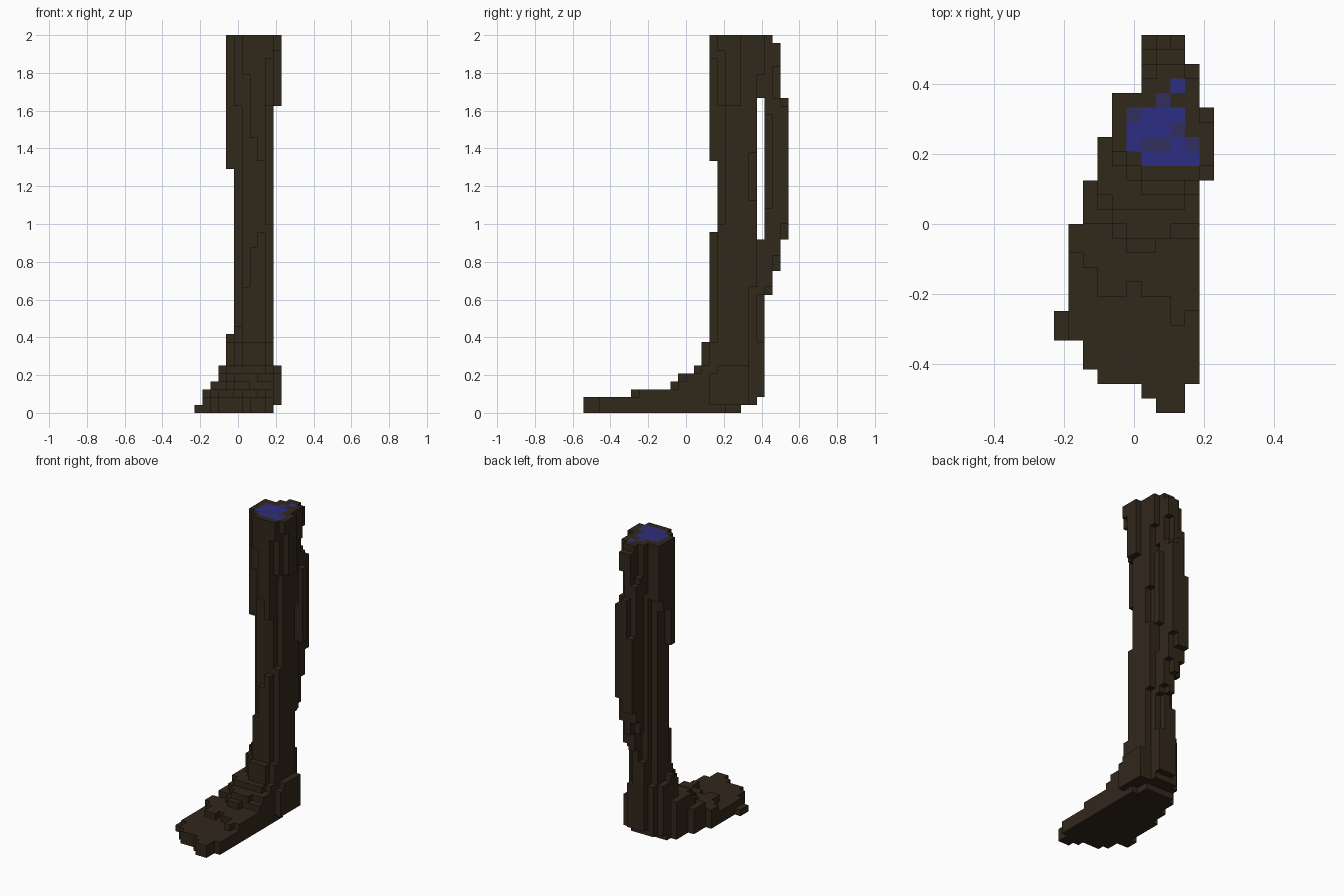
import bpy
import bmesh
from mathutils import Vector

cube = bpy.data.objects.get("Cube")
if cube:
    bpy.data.objects.remove(cube, do_unlink=True)

V = 1 / 24                                  # edge of one block
ORIGIN = Vector((-5.5 * V, -13 * V, 0))     # corner of block (0, 0, 0)
TOP = 48                                    # height in blocks
RIM = 39                                    # where the upper rim begins


def material(name, rgb):
    m = bpy.data.materials.new(name)
    m.use_nodes = True
    m.diffuse_color = (*rgb, 1)
    bsdf = m.node_tree.nodes["Principled BSDF"]
    bsdf.inputs["Base Color"].default_value = (*rgb, 1)
    bsdf.inputs["Roughness"].default_value = 0.9
    return m


MATERIALS = [material("dark brown", (0.031, 0.021, 0.011)),
             material("blue", (0.027, 0.027, 0.235)),
             material("dull blue", (0.032, 0.028, 0.114))]


def box(x, y, z):
    """Blocks filling three half-open ranges."""
    return {(i, j, k) for i in range(*x) for j in range(*y) for k in range(*z)}


def column(x, y, z0, z1):
    """Upright strip one block thick."""
    return box((x, x + 1), (y, y + 1), (z0, z1))


def foot_left(y):
    """Left edge of the foot outline, from toe to heel."""
    if y < 4:
        return (7, 6, 3, 2)[y]
    for limit, x in ((5, 2), (7, 0), (13, 1), (16, 2), (19, 3), (21, 4), (22, 5)):
        if y < limit:
            return x
    return 6


# Ragged front edge of the three lowest instep steps, by x
STEPS = {2: (11, 11, 10, 8, 8, 9, 8, 8, 6, 7),
         3: (13, 13, 13, 13, 12, 11, 11, 12, 12, 12),
         4: (14, 14, 14, 14, 13, 12, 12, 12, 13, 13)}


def foot_layers(z_range):
    """Foot outline, cut further back and further in on each higher layer."""
    front = (0, 0, 6, 11, 12, 14, 15, 15, 15)
    side = (0, 1, 1, 2, 3, 3, 4, 4, 4)
    cells = set()
    for z in z_range:
        back = (20, 22)[z] if z < 2 else 23
        for y in range(front[z], back):
            right = 9 if y < 2 or y > 20 else 10
            left = max(foot_left(y), side[z])
            # the ankle is rounded in front; the heel is narrower underneath
            if z > 5 and y < 17:
                left, right = (6, 9) if y == 15 else (5, 10)
            elif z == 5 and y == 14:
                left, right = left + 1, right - 1
            if z == 0 and y > 17:
                right -= 1
            cells |= {(x, y, z) for x in range(left, right)
                      if z not in STEPS or y >= STEPS[z][x]}
    return cells


parts = {}
parts["sole"] = foot_layers(range(2))
parts["instep_and_heel"] = (foot_layers(range(2, 9)) | column(4, 18, 9, 10)
                            | box((10, 11), (16, 21), (1, 5)) | box((10, 11), (17, 21), (5, 6)))

# Main column: a cross-shaped section, thicker at its corners lower down
parts["shaft"] = (box((6, 9), (17, 22), (9, TOP)) | box((5, 10), (18, 21), (9, TOP))
                  | column(5, 17, 9, 11) | column(9, 17, 9, 24) | column(9, 21, 16, 27))

# Raised strips on the front, one block wide, broken in the middle
parts["front_strips"] = set()
for x, low_end, high_start in ((6, 16, 43), (7, 21, 35), (8, 23, 32)):
    parts["front_strips"] |= column(x, 16, 9, low_end) | column(x, 16, high_start, TOP)

# Rim that thickens the column near the top, with a strip on each side
parts["rim"] = (column(5, 17, RIM, TOP) | column(9, 17, RIM, TOP) | column(9, 16, 45, TOP)
                | box((4, 6), (21, 22), (RIM, TOP)) | column(9, 21, 33, TOP))
parts["left_strip"] = column(4, 18, 31, TOP) | box((4, 5), (19, 21), (37, TOP))
parts["right_strip"] = box((10, 11), (18, 20), (RIM, TOP)) | column(10, 17, 46, TOP)

# Bulges at the back, stepping out to carry the strap
parts["lower_mount"] = (column(6, 22, 9, 13) | column(7, 22, 9, 22) | column(8, 22, 15, 22)
                        | column(7, 23, 15, 18) | column(8, 23, 16, 18)
                        | box((6, 9), (23, 24), (18, 22))
                        | box((6, 9), (24, 25), (20, 22)) | column(7, 24, 18, 20))
parts["upper_mount"] = (box((6, 9), (22, 23), (40, TOP)) | column(9, 22, 43, TOP)
                        | box((7, 9), (23, 24), (40, TOP)) | column(6, 23, 40, 43)
                        | column(6, 24, 40, 42) | column(7, 24, 40, 47)
                        | column(8, 24, 44, 47))

# Strap standing clear of the column
parts["back_strap"] = (box((6, 9), (23, 25), (22, 40)) | column(9, 23, 26, 38)
                       | column(6, 25, 22, 34) | column(7, 25, 22, 40)
                       | column(8, 25, 24, 39))

# Coloured core on the cut top, as block columns
DULL = {(5, 20), (8, 19), (6, 18), (7, 18), (9, 18), (7, 21)}
BLUE = {(x, y) for x in range(5, 9) for y in range(18, 21)}
BLUE |= {(x, 17) for x in range(6, 10)} | {(8, 22)}


def colour_index(cell, axis, step):
    if axis == 2 and step == 1 and cell[2] == TOP - 1:
        if cell[:2] in DULL:
            return 2
        if cell[:2] in BLUE:
            return 1
    return 0


solid = set().union(*parts.values())
done = set()

for name, cells in parts.items():
    bm = bmesh.new()
    for cell in sorted(cells - done):
        for axis in range(3):
            for step in (-1, 1):
                neighbour = list(cell)
                neighbour[axis] += step
                if tuple(neighbour) in solid:
                    continue
                # one outward-facing square on each exposed block side
                u, v = (axis + 1) % 3, (axis + 2) % 3
                corners = []
                for a, b in ((0, 0), (1, 0), (1, 1), (0, 1))[::step]:
                    p = Vector(cell)
                    p[axis] += (step + 1) // 2
                    p[u] += a
                    p[v] += b
                    corners.append(bm.verts.new(p * V + ORIGIN))
                bm.faces.new(corners).material_index = colour_index(cell, axis, step)
    done |= cells
    # weld the squares and merge flat areas of one colour
    bmesh.ops.remove_doubles(bm, verts=bm.verts, dist=V * 0.01)
    bmesh.ops.dissolve_limit(bm, angle_limit=0.01, verts=bm.verts, edges=bm.edges,
                             delimit={'MATERIAL'})
    mesh = bpy.data.meshes.new(name)
    bm.to_mesh(mesh)
    bm.free()
    for m in MATERIALS:
        mesh.materials.append(m)
    bpy.context.collection.objects.link(bpy.data.objects.new(name, mesh))
